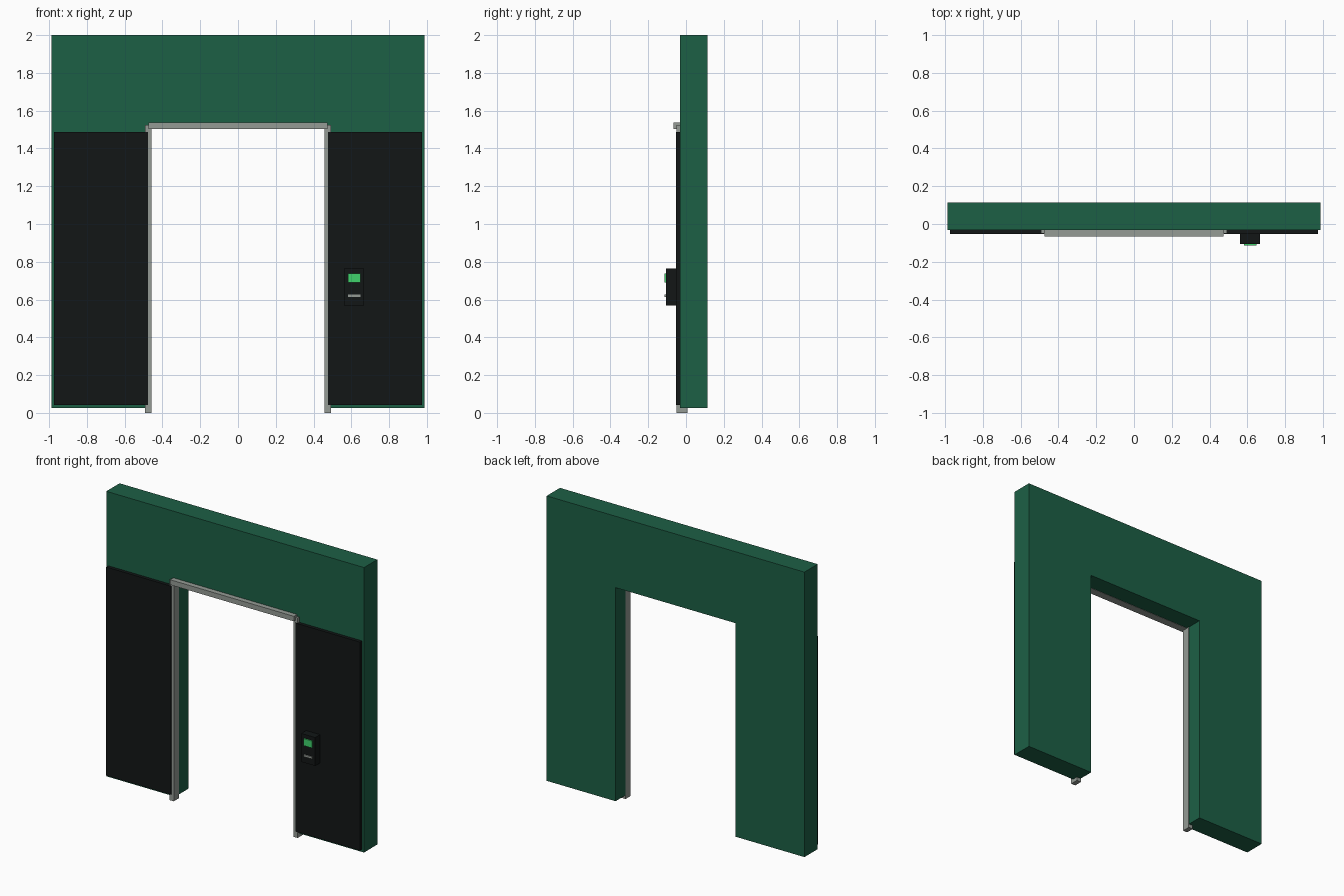
import bpy, bmesh

if "Cube" in bpy.data.objects:
    bpy.data.objects.remove(bpy.data.objects["Cube"])


def paint(obj, name, rgb):
    mat = bpy.data.materials.get(name) or bpy.data.materials.new(name)
    mat.diffuse_color = (*rgb, 1)
    mat.use_nodes = True
    mat.node_tree.nodes["Principled BSDF"].inputs["Base Color"].default_value = mat.diffuse_color
    obj.data.materials.append(mat)


def finish(bm, name, colour):
    mesh = bpy.data.meshes.new(name)
    bm.to_mesh(mesh)
    bm.free()
    obj = bpy.data.objects.new(name, mesh)
    bpy.context.collection.objects.link(obj)
    paint(obj, *colour)
    return obj


def box(name, x, y, z, colour):
    """Box from (min, max) ranges on each axis."""
    bm = bmesh.new()
    bmesh.ops.create_cube(bm, size=1)
    for v in bm.verts:
        v.co = [r[0] if c < 0 else r[1] for c, r in zip(v.co, (x, y, z))]
    return finish(bm, name, colour)


GREEN = ("wall_green", (0.012, 0.115, 0.06))
BLACK = ("panel_black", (0.006, 0.008, 0.008))
METAL = ("trim_metal", (0.3, 0.33, 0.3))
GLOW = ("screen_green", (0.05, 0.65, 0.15))

# Wall: arch-shaped profile extruded through its thickness
profile = [(-0.988, 0.025), (-0.46, 0.025), (-0.46, 1.505), (0.46, 1.505),
           (0.46, 0.025), (0.988, 0.025), (0.988, 2.0), (-0.988, 2.0)]
bm = bmesh.new()
face = bm.faces.new([bm.verts.new((x, -0.031, z)) for x, z in profile])
ext = bmesh.ops.extrude_face_region(bm, geom=[face])
for v in ext["geom"]:
    if isinstance(v, bmesh.types.BMVert):
        v.co.y = 0.114
bmesh.ops.recalc_face_normals(bm, faces=bm.faces)
finish(bm, "wall", GREEN)

# Side panels and door posts, mirrored left and right
for side, s in (("left", -1), ("right", 1)):
    box(f"{side}_panel", sorted((s * 0.477, s * 0.973)), (-0.054, -0.02), (0.043, 1.488), BLACK)
    box(f"{side}_post", sorted((s * 0.458, s * 0.492)), (-0.049, 0.008), (0.0, 1.525), METAL)

# Trim across the top of the opening
box("top_trim", (-0.475, 0.475), (-0.066, -0.01), (1.503, 1.538), METAL)

# Card reader with screen and slot
box("reader_body", (0.56, 0.667), (-0.107, -0.05), (0.568, 0.765), BLACK)
box("reader_screen", (0.583, 0.648), (-0.115, -0.1), (0.69, 0.738), GLOW)
box("reader_slot", (0.583, 0.648), (-0.114, -0.1), (0.613, 0.627), METAL)
